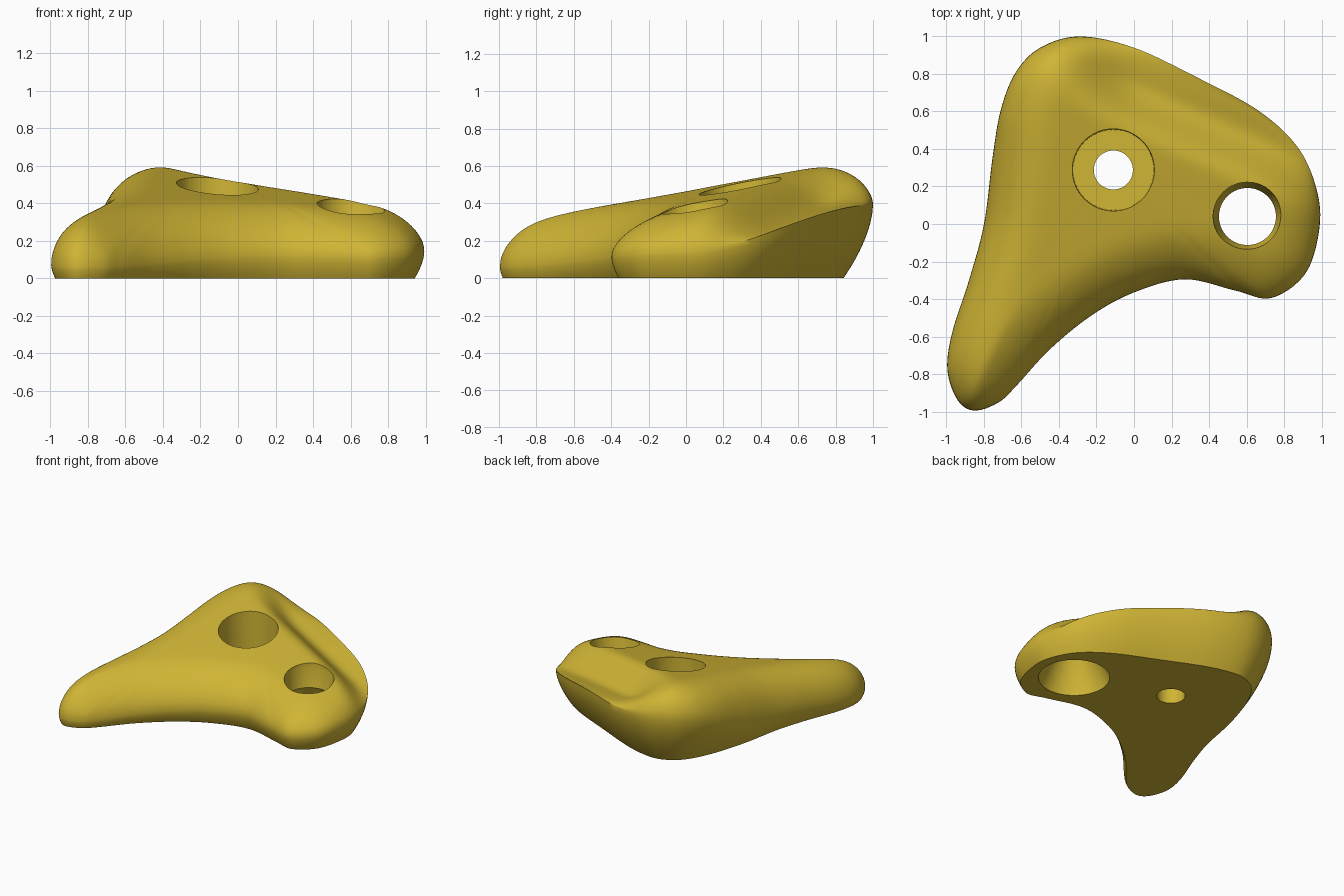
import bpy, bmesh, math
from mathutils import Vector, kdtree
from mathutils.geometry import intersect_point_line

default = bpy.data.objects.get("Cube")
if default:
    bpy.data.objects.remove(default, do_unlink=True)

mustard = bpy.data.materials.new("mustard yellow")
mustard.use_nodes = True
COLOUR = (0.63, 0.46, 0.035, 1)
mustard.diffuse_color = COLOUR
mustard.node_tree.nodes["Principled BSDF"].inputs["Base Color"].default_value = COLOUR

# Widest outline of the hold, clockwise from the tip of the long arm
OUTLINE = [(-.85, -.995), (-.94, -.94), (-.995, -.78), (-.97, -.58), (-.88, -.3),
           (-.8, 0), (-.755, .35), (-.71, .61), (-.63, .81), (-.5, .94), (-.29, 1),
           (0, .94), (.35, .775), (.67, .6), (.88, .4), (.98, .16), (.985, -.05),
           (.91, -.27), (.73, -.395), (.54, -.355), (.27, -.295), (0, -.365),
           (-.23, -.49), (-.45, -.67), (-.62, -.855), (-.72, -.95)]
BOLT = Vector((-.11, .288))
SCREW = Vector((.605, .04))
STEPS, RINGS, WALL, ROUND = 8, 40, 8, .3


def smooth_step(t):
    t = max(0, min(1, t))
    return t * t * (3 - 2 * t)


def closed_spline(points, steps):
    pts = [Vector(p) for p in points]
    out = []
    for i in range(len(pts)):
        a, b, c, d = (pts[(i + k - 1) % len(pts)] for k in range(4))
        for j in range(steps):
            t = j / steps
            out.append((2 * b + (c - a) * t + (2 * a - 5 * b + 4 * c - d) * t ** 2
                        + (3 * b - a - 3 * c + d) * t ** 3) / 2)
    return out


def top_height(p):
    # sloping top with a finger scoop along the back left side
    past = (p.x + .45) * .4 + (p.y - .85) * .915
    scoop = .2 * smooth_step((past + .17) / .27) * smooth_step((p.x + .48) / .5)
    return .425 - .08 * p.x + .2 * p.y - scoop


def rim_height(p):
    return .14 + .25 * smooth_step(p.y) - .08 * smooth_step(-p.y)


rim = closed_spline(OUTLINE, STEPS)
count = len(rim)
tree = kdtree.KDTree(count)
for i, p in enumerate(rim):
    tree.insert(p.to_3d(), i)
tree.balance()


def edge_distance(p):
    _, near, _ = tree.find(p.to_3d())
    best = 9
    for a, b in ((near - 1, near), (near, (near + 1) % count)):
        _, t = intersect_point_line(p, rim[a], rim[b])
        best = min(best, (rim[a].lerp(rim[b], max(0, min(1, t))) - p).length)
    return best


# Top surface: rings shrinking toward the bolt hole
flat, heights = [], []
for k in range(RINGS):
    scale = 1 - (k / RINGS) ** 1.6
    ring = [BOLT.lerp(p, scale) for p in rim]
    row = []
    for i, p in enumerate(ring):
        edge = rim_height(rim[tree.find(p.to_3d())[1]])
        f = 1 - min(1, edge_distance(p) / ROUND) if k else 1
        row.append(edge + (top_height(p) - edge) * math.sqrt(1 - f * f))
    flat.append(ring)
    heights.append(row)
for _ in range(10):
    old = [row[:] for row in heights]
    for k in range(3, RINGS - 1):
        for i in range(count):
            near = (old[k][i - 1] + old[k][(i + 1) % count] + old[k - 1][i] + old[k + 1][i])
            heights[k][i] = .4 * old[k][i] + .15 * near

# Body: undercut wall, then the top rings
bm = bmesh.new()
loops = []
for w in range(WALL):
    t = w / WALL
    loop = []
    for i, p in enumerate(rim):
        along = (rim[(i + 1) % count] - rim[i - 1]).normalized()
        high = rim_height(p)
        inset = max(.01, .43 * high - .01) * (1 - t) ** 1.7
        loop.append(bm.verts.new((p.x + along.y * inset, p.y - along.x * inset, high * t)))
    loops.append(loop)
for ring, row in zip(flat, heights):
    loops.append([bm.verts.new((p.x, p.y, z)) for p, z in zip(ring, row)])
for low, up in zip(loops, loops[1:]):
    for i in range(count):
        j = (i + 1) % count
        bm.faces.new((low[i], low[j], up[j], up[i]))
bm.faces.new(loops[0])
bm.faces.new(loops[-1])
bmesh.ops.recalc_face_normals(bm, faces=bm.faces)


def add_object(name, mesh_data):
    mesh = bpy.data.meshes.new(name)
    mesh_data.to_mesh(mesh)
    mesh_data.free()
    mesh.materials.append(mustard)
    obj = bpy.data.objects.new(name, mesh)
    bpy.context.collection.objects.link(obj)
    return obj


def turned_cutter(name, centre, profile, sides=64):
    # solid of revolution from (radius, height) pairs
    cut = bmesh.new()
    rings = [[cut.verts.new((centre.x + r * math.cos(math.tau * s / sides),
                             centre.y + r * math.sin(math.tau * s / sides), z))
              for s in range(sides)] for r, z in profile]
    for low, up in zip(rings, rings[1:]):
        for s in range(sides):
            n = (s + 1) % sides
            cut.faces.new((low[s], low[n], up[n], up[s]))
    cut.faces.new(rings[0])
    cut.faces.new(rings[-1])
    bmesh.ops.recalc_face_normals(cut, faces=cut.faces)
    obj = add_object(name, cut)
    obj.hide_render = True
    return obj


body = add_object("climbing_hold_body", bm)

# Counterbored bolt hole and flared screw hole
cutters = [
    turned_cutter("bolt_hole_cutter", BOLT, [(.104, -.1), (.104, .2), (.215, .2), (.223, .8)]),
    turned_cutter("screw_hole_cutter", SCREW,
                  [(.26, -.1), (.26, .02), (.152, .24), (.183, .38), (.183, .8)]),
]
bpy.ops.object.select_all(action='DESELECT')
bpy.context.view_layer.objects.active = body
body.select_set(True)
for cutter in cutters:
    mod = body.modifiers.new(cutter.name, 'BOOLEAN')
    mod.operation = 'DIFFERENCE'
    mod.solver = 'EXACT'
    mod.object = cutter
    bpy.ops.object.modifier_apply(modifier=mod.name)
    bpy.data.objects.remove(cutter, do_unlink=True)
bpy.ops.object.shade_smooth_by_angle(angle=math.radians(38))
